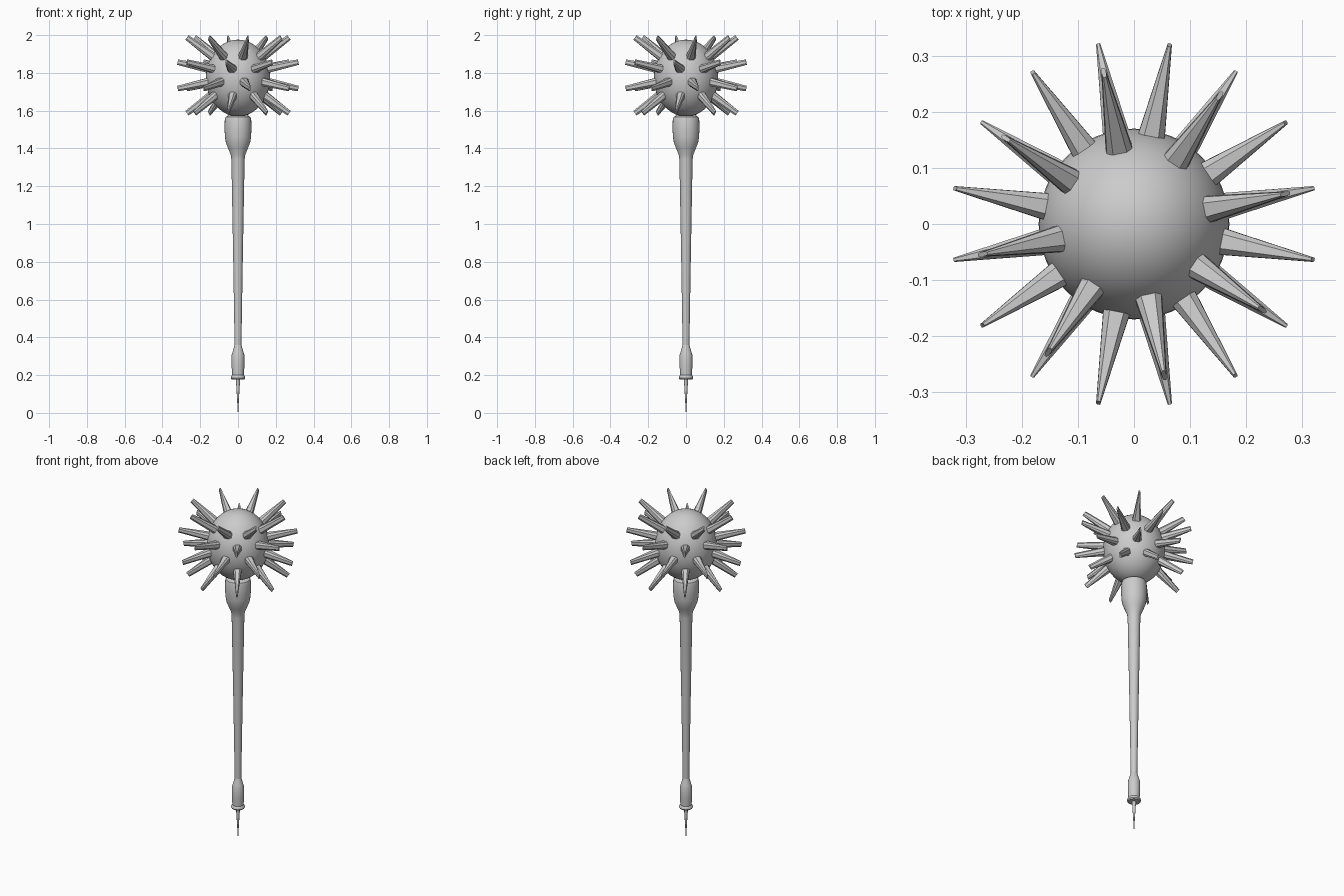
import bpy, bmesh
from math import sin, cos, pi, radians
from mathutils import Vector

if "Cube" in bpy.data.objects:
    bpy.data.objects.remove(bpy.data.objects["Cube"])

CENTRE = Vector((0, 0, 1.787))


def finish(name, bm, smooth=True, angle=35):
    bmesh.ops.recalc_face_normals(bm, faces=bm.faces)
    me = bpy.data.meshes.new(name)
    bm.to_mesh(me)
    bm.free()
    ob = bpy.data.objects.new(name, me)
    bpy.context.collection.objects.link(ob)
    if smooth:
        bpy.ops.object.select_all(action='DESELECT')
        ob.select_set(True)
        bpy.context.view_layer.objects.active = ob
        bpy.ops.object.shade_smooth_by_angle(angle=radians(angle))
    return ob


def lathe(name, profile, sides=32):
    bm = bmesh.new()
    rings = [[bm.verts.new((r * cos(2 * pi * i / sides), r * sin(2 * pi * i / sides), z))
              for i in range(sides)] for r, z in profile]
    for a, b in zip(rings, rings[1:]):
        for i in range(sides):
            j = (i + 1) % sides
            bm.faces.new((a[i], a[j], b[j], b[i]))
    bm.faces.new(rings[0])
    bm.faces.new(rings[-1])
    return finish(name, bm)


def wedge_spike(bm, azimuth, tip_r, tip_z):
    """Spike that narrows sideways to a thin upright edge."""
    side = Vector((-sin(azimuth), cos(azimuth), 0))
    tip = Vector((tip_r * cos(azimuth), tip_r * sin(azimuth), tip_z))
    axis = tip.normalized()
    up = axis.cross(side)
    rings = []
    for dist, w, h in ((0.12, 0.029, 0.023), (tip.length, 0.004, 0.0145)):
        c = CENTRE + axis * dist
        # eight-sided section: a rectangle with chamfered corners
        section = [(w, h * .5), (w * .55, h), (-w * .55, h), (-w, h * .5),
                   (-w, -h * .5), (-w * .55, -h), (w * .55, -h), (w, -h * .5)]
        rings.append([bm.verts.new(c + side * x + up * y) for x, y in section])
    a, b = rings
    for i in range(8):
        j = (i + 1) % 8
        bm.faces.new((a[i], a[j], b[j], b[i]))
    bm.faces.new(a)
    bm.faces.new(b)


# Handle with flared socket at the top
lathe("handle", [(0.018, 0.30), (0.018, 0.36), (0.026, 0.85), (0.035, 1.34), (0.038, 1.365),
                 (0.052, 1.40), (0.064, 1.43), (0.069, 1.46), (0.071, 1.50),
                 (0.070, 1.555), (0.066, 1.567), (0.05, 1.575)])

# Pommel grip with rim
lathe("pommel", [(0.012, 0.177), (0.034, 0.178), (0.038, 0.184), (0.037, 0.193), (0.031, 0.20),
                 (0.034, 0.25), (0.034, 0.305), (0.028, 0.325), (0.018, 0.36)])

# Point below the pommel
lathe("bottom_point", [(0.001, 0.0), (0.006, 0.09), (0.012, 0.19)], 12)

# Head
bm = bmesh.new()
bmesh.ops.create_uvsphere(bm, u_segments=48, v_segments=24, radius=1)
for v in bm.verts:
    v.co = Vector((v.co.x * 0.17, v.co.y * 0.17, v.co.z * 0.203 + 1.773))
finish("head", bm)

# Four staggered rows of eight spikes
bm = bmesh.new()
for start, tip_r, tip_z in ((11.25, 0.275, 0.2), (33.75, 0.325, 0.07),
                            (11.25, 0.325, -0.07), (33.75, 0.275, -0.2)):
    for k in range(8):
        wedge_spike(bm, radians(start + 45 * k), tip_r, tip_z)
finish("spikes", bm, angle=30)
